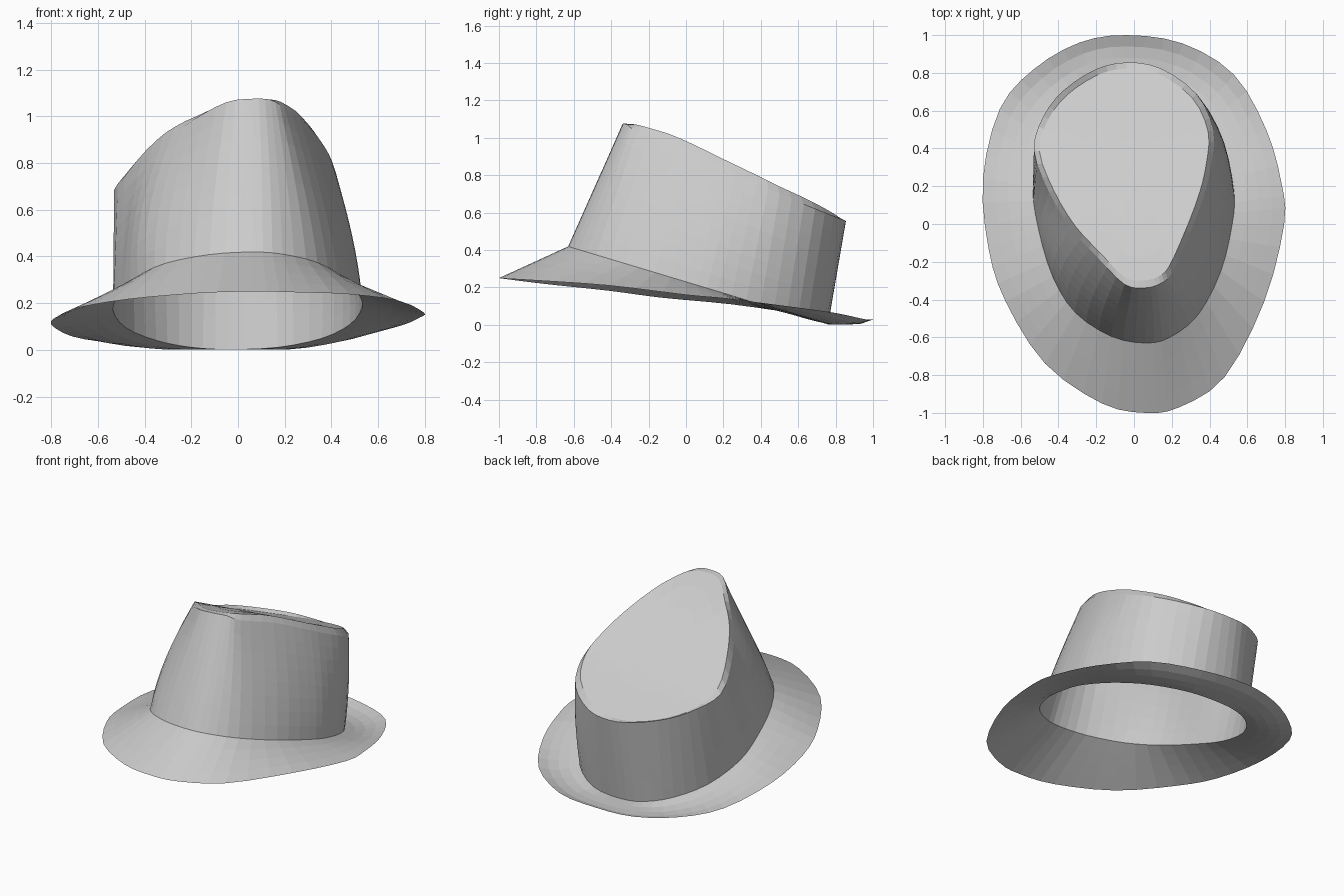
import bpy
from mathutils import Vector

if "Cube" in bpy.data.objects:
    bpy.data.objects.remove(bpy.data.objects["Cube"])

SUB = 3  # segments between neighbouring stations

# Stations run from the back, over the left side, the front and the right side
BRIM_EDGE = [(-.04, 1, .03), (-.29, .96, .022), (-.53, .82, .03), (-.71, .61, .058),
             (-.8, .24, .11), (-.77, -.13, .145), (-.68, -.41, .182), (-.47, -.74, .217),
             (-.17, -.95, .243), (.06, -1, .25), (.24, -.97, .247), (.48, -.81, .238),
             (.69, -.41, .21), (.795, 0, .16), (.78, .22, .14), (.70, .5, .105),
             (.53, .79, .065), (.26, .955, .03)]
BASE = [(-.04, .76), (-.2, .73), (-.35, .63), (-.48, .45), (-.535, .2), (-.505, -.03),
        (-.43, -.28), (-.31, -.47), (-.12, -.595), (.06, -.63), (.19, -.6), (.34, -.48),
        (.46, -.25), (.52, 0), (.53, .17), (.48, .4), (.36, .6), (.17, .73)]
RIM = [(-.04, .855, .555), (-.2, .82, .57), (-.37, .71, .6), (-.48, .57, .64),
       (-.53, .39, .685), (-.45, .17, .775), (-.33, -.03, .88), (-.19, -.18, .985),
       (-.05, -.32, 1.06), (.06, -.338, 1.075), (.14, -.315, 1.07), (.2, -.26, 1.035),
       (.295, -.05, .965), (.37, .15, .87), (.41, .32, .785), (.42, .5, .7),
       (.33, .69, .62), (.14, .825, .567)]
TOP = [(-.4, 1.09), (-.3, 1.067), (-.1, 1.0), (0, .955), (.2, .85), (.5, .70), (.9, .535)]


def smooth_loop(points):
    """Closed spline through the stations."""
    p, n, out = [Vector(q) for q in points], len(points), []
    for i in range(n):
        a, b, c, d = (p[(i + k) % n] for k in (-1, 0, 1, 2))
        for s in range(SUB):
            t = s / SUB
            out.append(.5 * (2 * b + (c - a) * t + (2 * a - 5 * b + 4 * c - d) * t * t
                             + (3 * b - a - 3 * c + d) * t ** 3))
    return out


def blend(r0, r1, steps, shape):
    """Rings from r0 to r1; shape(v, start, hump) bends them in between."""
    rings = []
    for s in range(steps + 1):
        t = s / steps
        ring = [a.lerp(b, t) for a, b in zip(r0, r1)]
        for v, a in zip(ring, r0):
            shape(v, a, 4 * t * (1 - t))
        rings.append(ring)
    return rings


def loft(name, rings, tip=None):
    """Skin a stack of rings, optionally closed to a tip point."""
    n = len(rings[0])
    verts = [v for r in rings for v in r]
    faces = [(k * n + i, k * n + (i + 1) % n, (k + 1) * n + (i + 1) % n, (k + 1) * n + i)
             for k in range(len(rings) - 1) for i in range(n)]
    if tip is not None:
        last = (len(rings) - 1) * n
        faces += [(last + i, last + (i + 1) % n, len(verts)) for i in range(n)]
        verts.append(tip)
    mesh = bpy.data.meshes.new(name)
    mesh.from_pydata([tuple(v) for v in verts], [], faces)
    ob = bpy.data.objects.new(name, mesh)
    bpy.context.collection.objects.link(ob)
    return ob


def bow_wall(v, start, hump):
    """The right side bows a little, the front left more, the back left not at all."""
    v.x *= 1 + hump * (.04 if start.x > 0 else .1 * min(max(-3 * start.y, 0), 1))


def sag_brim(v, start, hump):
    """The brim dips slightly at the back."""
    v.z = max(v.z - hump * .02 * min(max(2 * start.y - .6, 0), 1), .002)


def top_height(x, y):
    """Sloping surface of the crown top, dropping to the back and the left."""
    for (y0, z0), (y1, z1) in zip(TOP, TOP[1:]):
        if y <= y1:
            break
    return z0 + (z1 - z0) * (y - y0) / (y1 - y0) + .1 * x


edge = smooth_loop(BRIM_EDGE)
base = smooth_loop([(x, y, .23 - .3 * y) for x, y in BASE])
rim = smooth_loop(RIM)

# Brim and open-bottomed crown wall, bottom to top
loft("brim", blend(edge, base, 4, sag_brim))
loft("crown_wall", blend(base, rim, 8, bow_wall))

# Crown top: a narrow bevel inside the rim, then the sloping face
centre = Vector((-.04, .32, 0))
rings = [rim]
for f in (.94, .75, .5, .25):
    ring = []
    for v in rim:
        x, y = centre.x + (v.x - centre.x) * f, centre.y + (v.y - centre.y) * f
        ring.append(Vector((x, y, min(top_height(x, y), 1.075))))
    rings.append(ring)
loft("crown_top", rings, Vector((centre.x, centre.y, top_height(centre.x, centre.y))))
